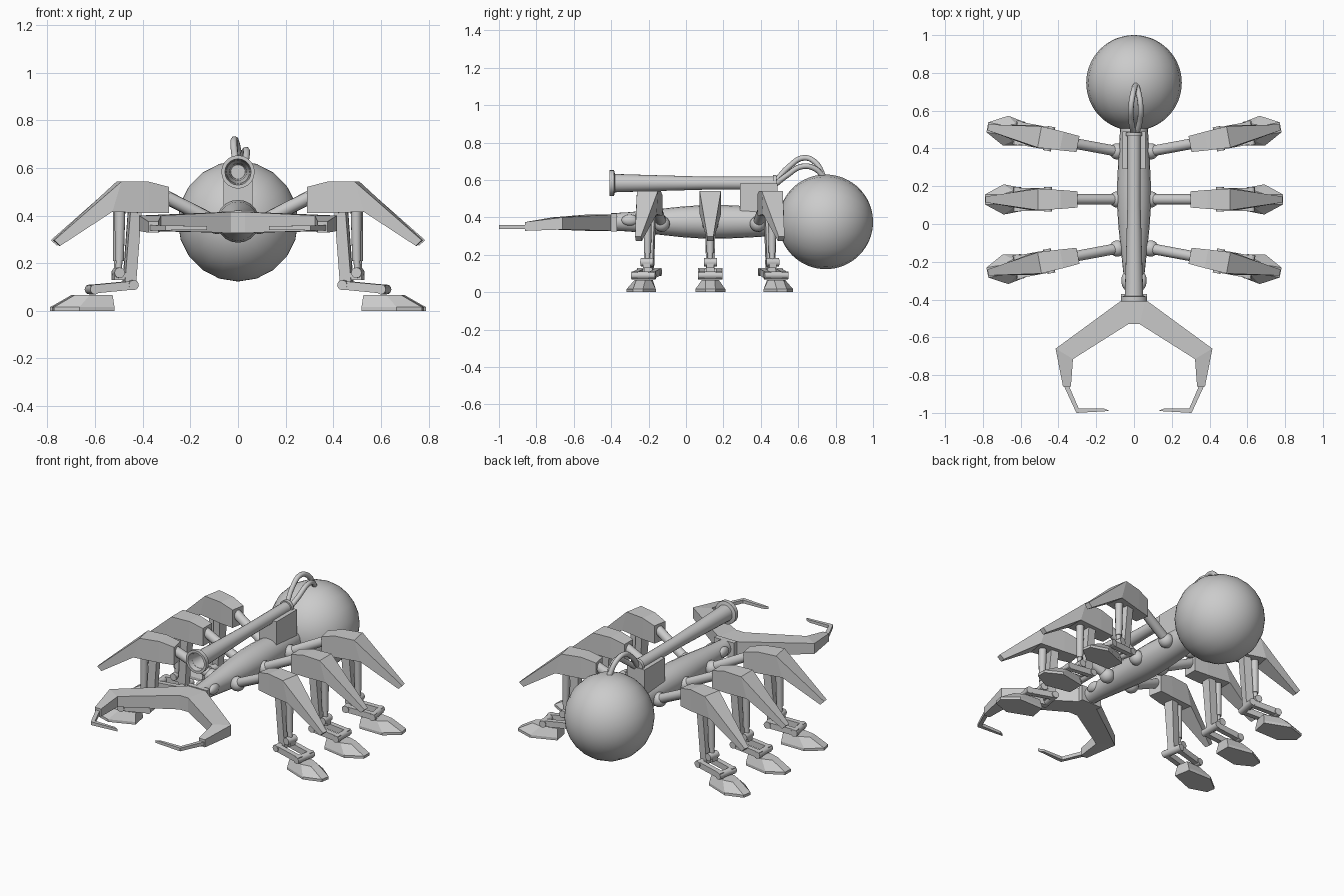
import bpy, bmesh, math
from mathutils import Matrix, Vector

cube = bpy.data.objects.get("Cube")
if cube:
    bpy.data.objects.remove(cube, do_unlink=True)


def finish(name, bm, mirror=False, smooth=False, matrix=None):
    """Turn a bmesh into an object, optionally mirrored across x."""
    if matrix:
        bm.transform(matrix)
    bmesh.ops.recalc_face_normals(bm, faces=bm.faces)
    mesh = bpy.data.meshes.new(name)
    bm.to_mesh(mesh)
    bm.free()
    ob = bpy.data.objects.new(name, mesh)
    bpy.context.collection.objects.link(ob)
    if mirror:
        ob.modifiers.new("Mirror", 'MIRROR')
    if smooth:
        bpy.ops.object.select_all(action='DESELECT')
        ob.select_set(True)
        bpy.context.view_layer.objects.active = ob
        bpy.ops.object.shade_smooth_by_angle(angle=math.radians(40))
    return ob


def loft(name, rings, cap_start=True, **kw):
    """Skin a row of rings that all have the same number of points."""
    bm = bmesh.new()
    rows = [[bm.verts.new(p) for p in ring] for ring in rings]
    n = len(rows[0])
    for a, b in zip(rows, rows[1:]):
        for i in range(n):
            j = (i + 1) % n
            bm.faces.new((a[i], a[j], b[j], b[i]))
    if cap_start:
        bm.faces.new(rows[0])
    bm.faces.new(rows[-1])
    return finish(name, bm, **kw)


def lathe(name, profile, z, sides=20, **kw):
    """Revolve (radius, y) pairs around a line along y at height z."""
    angles = [math.tau * i / sides for i in range(sides)]
    rings = [[(r * math.cos(a), y, z + r * math.sin(a)) for a in angles]
             for r, y in profile]
    return loft(name, rings, smooth=True, **kw)


def rod(name, start, end, r1, r2=None, sides=12, **kw):
    a, b = Vector(start), Vector(end)
    bm = bmesh.new()
    turn = (b - a).to_track_quat('Z', 'Y').to_matrix().to_4x4()
    bmesh.ops.create_cone(bm, cap_ends=True, segments=sides, radius1=r1,
                          radius2=r1 if r2 is None else r2, depth=(b - a).length,
                          matrix=Matrix.Translation((a + b) / 2) @ turn)
    return finish(name, bm, smooth=True, **kw)


def ball(name, centre, scale, segments=16, rings=12, **kw):
    bm = bmesh.new()
    bmesh.ops.create_uvsphere(bm, u_segments=segments, v_segments=rings, radius=1)
    place = (Matrix.Translation(centre) @ Matrix.Diagonal((*scale, 1))
             @ Matrix.Rotation(math.pi / 2, 4, 'X'))
    bm.transform(place)
    return finish(name, bm, smooth=True, **kw)


def box(name, low, high, **kw):
    (x0, y0, z0), (x1, y1, z1) = low, high
    rings = [[(x0, y, z0), (x1, y, z0), (x1, y, z1), (x0, y, z1)] for y in (y0, y1)]
    return loft(name, rings, **kw)


# Abdomen, spindle body and eyes
ball("abdomen", (0, 0.747, 0.376), (0.253,) * 3, segments=20, rings=32)
lathe("body", [(0.046, -0.40), (0.052, -0.3), (0.066, -0.17), (0.082, -0.02),
               (0.09, 0.1), (0.09, 0.2), (0.083, 0.35), (0.072, 0.53)], 0.376)
ball("eye", (0.045, -0.3, 0.385), (0.022, 0.045, 0.03), mirror=True)

# Cannon with an open bore, saddle and hoses
lathe("cannon", [(0.03, -0.2), (0.036, -0.3), (0.055, -0.41), (0.07, -0.41),
                 (0.07, -0.385), (0.049, -0.38), (0.042, -0.15), (0.035, 0.1),
                 (0.035, 0.465), (0.043, 0.465), (0.043, 0.485)], 0.583)
box("cannon_saddle", (-0.06, 0.29, 0.42), (0.06, 0.49, 0.58))
hoses = {
    "upper_hose": [(0.0, 0.47, 0.58), (-0.015, 0.55, 0.67), (-0.015, 0.63, 0.718),
                   (-0.005, 0.69, 0.695), (0.01, 0.74, 0.61)],
    "lower_hose": [(0.01, 0.47, 0.57), (0.03, 0.54, 0.625), (0.035, 0.62, 0.672),
                   (0.025, 0.69, 0.66), (0.01, 0.74, 0.61)],
}
for name, points in hoses.items():
    curve = bpy.data.curves.new(name, 'CURVE')
    curve.dimensions = '3D'
    curve.bevel_depth = 0.015
    curve.bevel_resolution = 2
    curve.use_fill_caps = True
    spline = curve.splines.new('BEZIER')
    spline.bezier_points.add(len(points) - 1)
    for bp, p in zip(spline.bezier_points, points):
        bp.co = p
        bp.handle_left_type = bp.handle_right_type = 'AUTO'
    bpy.context.collection.objects.link(bpy.data.objects.new(name, curve))


# Pincers: each station is outer point, inner point, low z, high z
def blade(name, stations, **kw):
    rings = [[(*o, lo), (*i, lo), (*i, hi), (*o, hi)] for o, i, lo, hi in stations]
    return loft(name, rings, mirror=True, **kw)


box("pincer_collar", (-0.068, -0.4, 0.325), (0.068, -0.37, 0.42))
blade("pincer_arm", [((0, -0.39), (0, -0.53), 0.328, 0.415),
                     ((0.06, -0.4), (0.03, -0.53), 0.328, 0.415),
                     ((0.415, -0.66), (0.323, -0.715), 0.335, 0.4),
                     ((0.376, -0.86), (0.334, -0.86), 0.328, 0.375)], cap_start=False)
blade("pincer_tip", [((0.372, -0.855), (0.345, -0.855), 0.338, 0.36),
                     ((0.305, -1.0), (0.293, -0.976), 0.338, 0.358),
                     ((0.13, -0.99), (0.16, -0.976), 0.34, 0.356)])


# Legs, laid out along x at y = 0 and then swung about the hip
def foot_ring(z, plan):
    return ([(x, y, z) for x, y in plan] + [(x, -y, z) for x, y in reversed(plan)])


def leg(prefix, hip_y, degrees):
    swing = (Matrix.Translation((0.09, hip_y, 0))
             @ Matrix.Rotation(math.radians(degrees), 4, 'Z')
             @ Matrix.Translation((-0.09, 0, 0)))
    kw = dict(mirror=True, matrix=swing)
    ball(prefix + "_hip", (0.088, 0, 0.365), (0.043,) * 3, **kw)
    rod(prefix + "_hip_rod", (0.09, 0, 0.37), (0.33, 0, 0.49), 0.028, **kw)

    # Thigh shell: top point, bottom point, half width
    thigh = [((0.3, 0.52), (0.3, 0.41), 0.043), ((0.388, 0.542), (0.39, 0.41), 0.05),
             ((0.507, 0.542), (0.545, 0.416), 0.057), ((0.785, 0.297), (0.76, 0.273), 0.016)]
    loft(prefix + "_thigh", [[(t[0], -w, t[1]), (t[0], w, t[1]),
                              (b[0], w, b[1]), (b[0], -w, b[1])]
                             for t, b, w in thigh], **kw)

    # Shin and piston
    shin = [(0.437, 0.44, 0.03), (0.462, 0.105, 0.022)]
    loft(prefix + "_shin", [[(x - 0.024, -w, z), (x + 0.024, -w, z),
                             (x + 0.024, w, z), (x - 0.024, w, z)]
                            for x, z, w in shin], **kw)
    rod(prefix + "_piston_sleeve", (0.502, 0, 0.43), (0.505, 0, 0.21), 0.023, 0.019, **kw)
    rod(prefix + "_piston_rod", (0.505, 0, 0.22), (0.51, 0, 0.14), 0.014, **kw)
    rod(prefix + "_piston_pin", (0.51, -0.035, 0.16), (0.51, 0.035, 0.16), 0.022, **kw)
    box(prefix + "_piston_bracket", (0.45, -0.02, 0.13), (0.53, 0.02, 0.16), **kw)

    # Ankle pins and paired links
    for x, z, label in ((0.455, 0.108, "ankle"), (0.62, 0.09, "foot")):
        rod(f"{prefix}_{label}_pin", (x, -0.065, z), (x, 0.065, z), 0.021, **kw)
    for y, label in ((-0.045, "front"), (0.045, "rear")):
        rings = [[(x, y - 0.015, z - 0.018), (x, y + 0.015, z - 0.018),
                  (x, y + 0.015, z + 0.018), (x, y - 0.015, z + 0.018)]
                 for x, z in ((0.445, 0.108), (0.635, 0.09))]
        loft(f"{prefix}_{label}_link", rings, **kw)

    # Foot
    base = [(0.535, 0.05), (0.69, 0.08), (0.788, 0.027)]
    top = [(0.54, 0.035), (0.64, 0.045), (0.7, 0.025)]
    loft(prefix + "_foot", [foot_ring(0, base), foot_ring(0.016, base),
                            foot_ring(0.066, top)], **kw)


for prefix, hip_y, degrees in (("front_leg", -0.13, -10.5), ("middle_leg", 0.13, 0),
                               ("rear_leg", 0.385, 10.5)):
    leg(prefix, hip_y, degrees)
